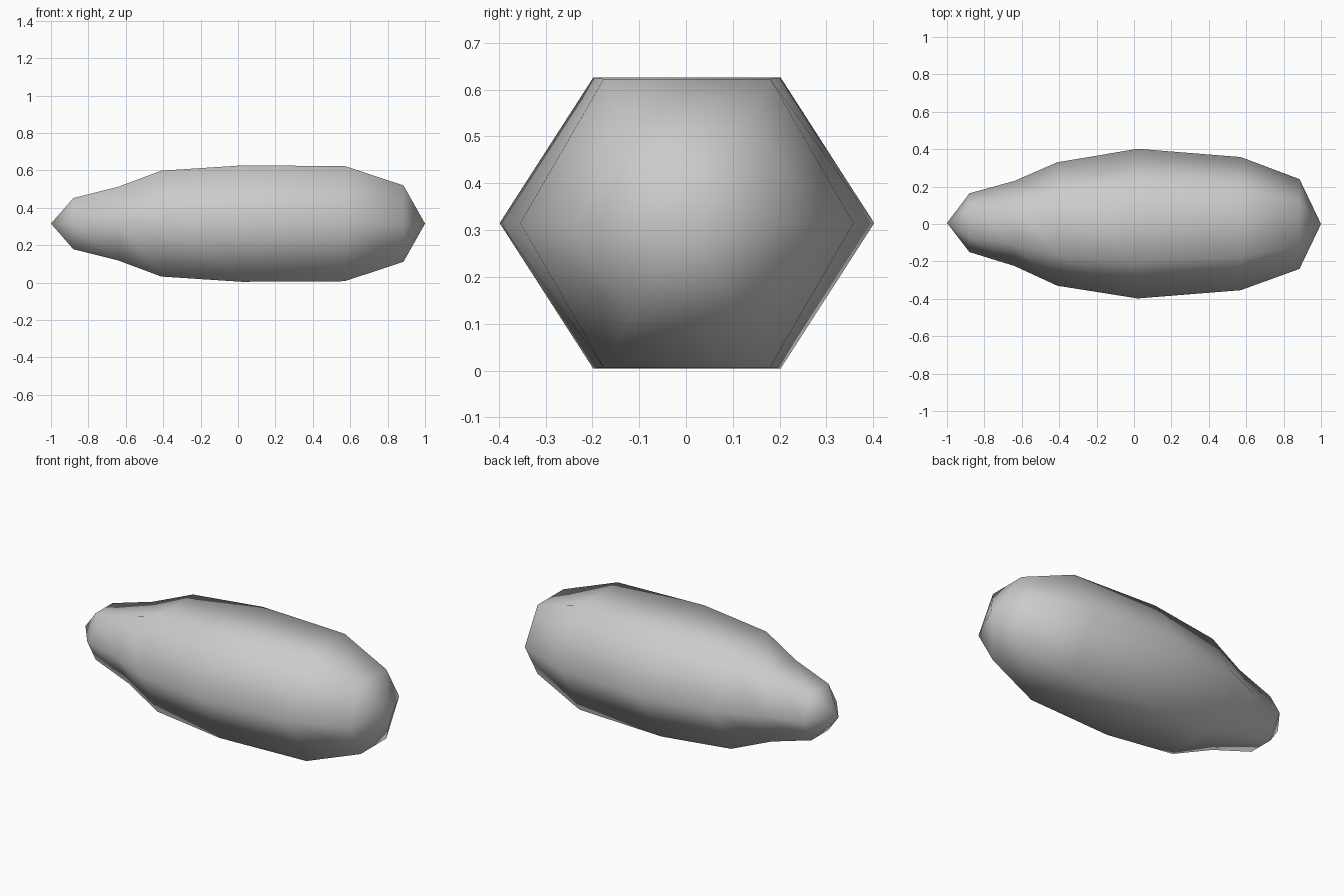
import bpy, bmesh
from math import cos, sin, pi

cube = bpy.data.objects.get("Cube")
if cube:
    bpy.data.objects.remove(cube)

grey = bpy.data.materials.new("light grey")
grey.use_nodes = True
grey.diffuse_color = (0.6, 0.6, 0.6, 1)
grey.node_tree.nodes["Principled BSDF"].inputs["Base Color"].default_value = (0.6, 0.6, 0.6, 1)

MID = 0.315
SIDES = 6
# Stations along the body: x, half width, half height, y centre
STATIONS = [
    (-0.88, 0.157, 0.137, 0.007),
    (-0.64, 0.227, 0.197, 0.003),
    (-0.41, 0.330, 0.283, 0.0),
    (0.02, 0.400, 0.311, 0.002),
    (0.57, 0.356, 0.308, 0.002),
    (0.885, 0.240, 0.204, 0.0),
]


def hexagon(bm, x, width, height, y):
    top = sin(pi / 3)
    return [bm.verts.new((x, y + width * cos(2 * pi * i / SIDES),
                          MID + height / top * sin(2 * pi * i / SIDES)))
            for i in range(SIDES)]


# Body: hexagonal rings bridged together, closed by a point at each end
bm = bmesh.new()
rings = [hexagon(bm, *s) for s in STATIONS]
tail = bm.verts.new((-1, 0.005, MID))
nose = bm.verts.new((1, 0, MID))
for i in range(SIDES):
    j = (i + 1) % SIDES
    for a, b in zip(rings, rings[1:]):
        bm.faces.new((a[i], a[j], b[j], b[i]))
    bm.faces.new((tail, rings[0][j], rings[0][i]))
    bm.faces.new((nose, rings[-1][i], rings[-1][j]))
bmesh.ops.recalc_face_normals(bm, faces=bm.faces)
for face in bm.faces:
    face.smooth = True

mesh = bpy.data.meshes.new("tapered_body")
bm.to_mesh(mesh)
bm.free()
mesh.materials.append(grey)
body = bpy.data.objects.new("tapered_body", mesh)
bpy.context.collection.objects.link(body)
